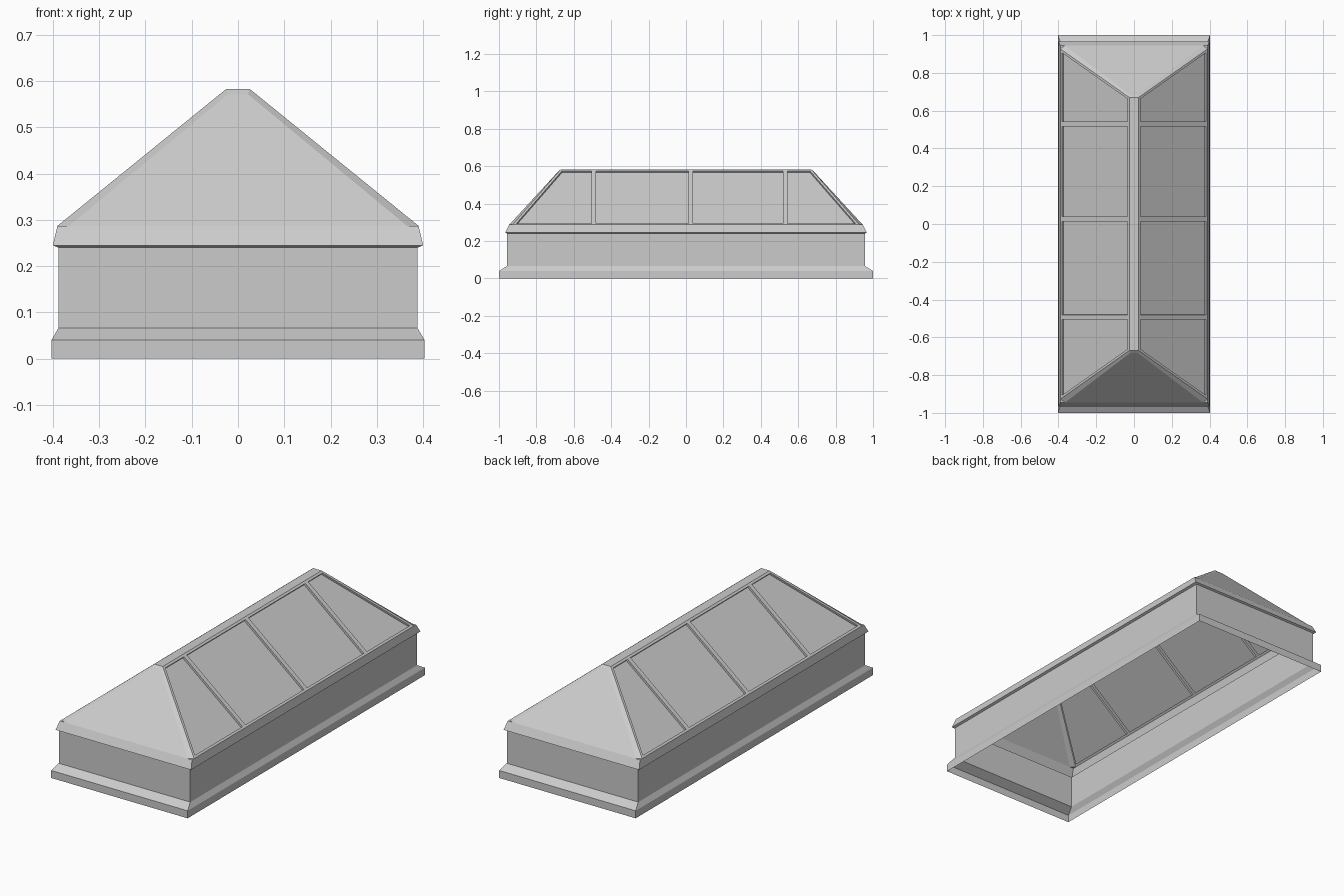
import bpy, bmesh

if "Cube" in bpy.data.objects:
    bpy.data.objects.remove(bpy.data.objects["Cube"])


def finish(name, bm):
    me = bpy.data.meshes.new(name)
    bm.to_mesh(me)
    bm.free()
    ob = bpy.data.objects.new(name, me)
    bpy.context.collection.objects.link(ob)
    return ob


def face_up(bm):
    bm.normal_update()
    for f in bm.faces:
        if f.normal.z < 0:
            f.normal_flip()


def rect_rings(name, rings):
    """Open sheet through stacked rectangles (half x, half y, z)."""
    bm = bmesh.new()
    loops = [[bm.verts.new((sx * x, sy * y, z))
              for sx, sy in ((-1, -1), (1, -1), (1, 1), (-1, 1))] for x, y, z in rings]
    for a, b in zip(loops, loops[1:]):
        for i in range(4):
            j = (i + 1) % 4
            bm.faces.new((a[i], a[j], b[j], b[i]))
    return finish(name, bm)


def polygons(name, polys):
    bm = bmesh.new()
    for p in polys:
        bm.faces.new([bm.verts.new(v) for v in p])
    bmesh.ops.remove_doubles(bm, verts=bm.verts, dist=1e-5)
    face_up(bm)
    return finish(name, bm)


# Key sizes
EAVE_Z, TOP_Z, GLASS_TOP = 0.287, 0.583, 0.571
EAVE_X, EAVE_Y, RIDGE_X = 0.39, 0.945, 0.025
HIP_Y, RIDGE_Y = 0.927, 0.67
BAR = 0.025

# Curb with flared foot, open underneath
rect_rings("curb", [(0.403, 1.0, 0), (0.403, 1.0, 0.04),
                    (0.388, 0.957, 0.066), (0.388, 0.957, 0.24)])

# Sloped eave frame overhanging the curb
rect_rings("eave_frame", [(0.388, 0.957, 0.24), (0.40, 0.967, 0.245),
                          (EAVE_X, EAVE_Y, EAVE_Z)])

# Long glazed slopes: split at the bars, then recess each pane
for s, side in ((-1, "left"), (1, "right")):
    bm = bmesh.new()
    bm.faces.new([bm.verts.new(v) for v in (
        (s * EAVE_X, -HIP_Y, EAVE_Z), (s * EAVE_X, HIP_Y, EAVE_Z),
        (s * RIDGE_X, RIDGE_Y, TOP_Z), (s * RIDGE_X, -RIDGE_Y, TOP_Z))])
    for y in (-0.493, 0.026, 0.53):
        bmesh.ops.bisect_plane(bm, geom=bm.verts[:] + bm.edges[:] + bm.faces[:],
                               plane_co=(0, y, 0), plane_no=(0, 1, 0))
    face_up(bm)
    panes = bm.faces[:]
    bmesh.ops.inset_individual(bm, faces=panes, thickness=BAR / 2, use_even_offset=True)
    bm.normal_update()
    bmesh.ops.inset_individual(bm, faces=panes, thickness=0.0002, depth=-0.011,
                               use_even_offset=True)
    finish(side + "_slope", bm)

# Flat ridge cap
polygons("ridge_cap", [[(-RIDGE_X, -RIDGE_Y, TOP_Z), (RIDGE_X, -RIDGE_Y, TOP_Z),
                        (RIDGE_X, RIDGE_Y, TOP_Z), (-RIDGE_X, RIDGE_Y, TOP_Z)]])

# Hipped ends: glass, ridge end and the angled sides of the hip bars
for e, end in ((-1, "front"), (1, "back")):
    gx, gy, tx, ty = 0.365, e * EAVE_Y, 0.022, e * 0.684
    polygons(end + "_glass", [[(-gx, gy, EAVE_Z), (gx, gy, EAVE_Z),
                               (tx, ty, GLASS_TOP), (-tx, ty, GLASS_TOP)]])
    trim = [[(-tx, ty, GLASS_TOP), (tx, ty, GLASS_TOP),
             (RIDGE_X, e * RIDGE_Y, TOP_Z), (-RIDGE_X, e * RIDGE_Y, TOP_Z)]]
    for s in (-1, 1):
        outer = (s * EAVE_X, e * HIP_Y, EAVE_Z)
        inner = (s * gx, gy, EAVE_Z)
        trim.append([inner, outer, (s * RIDGE_X, e * RIDGE_Y, TOP_Z),
                     (s * tx, ty, GLASS_TOP)])
        trim.append([inner, (s * EAVE_X, gy, EAVE_Z), outer])
    polygons(end + "_hip_bars", trim)
